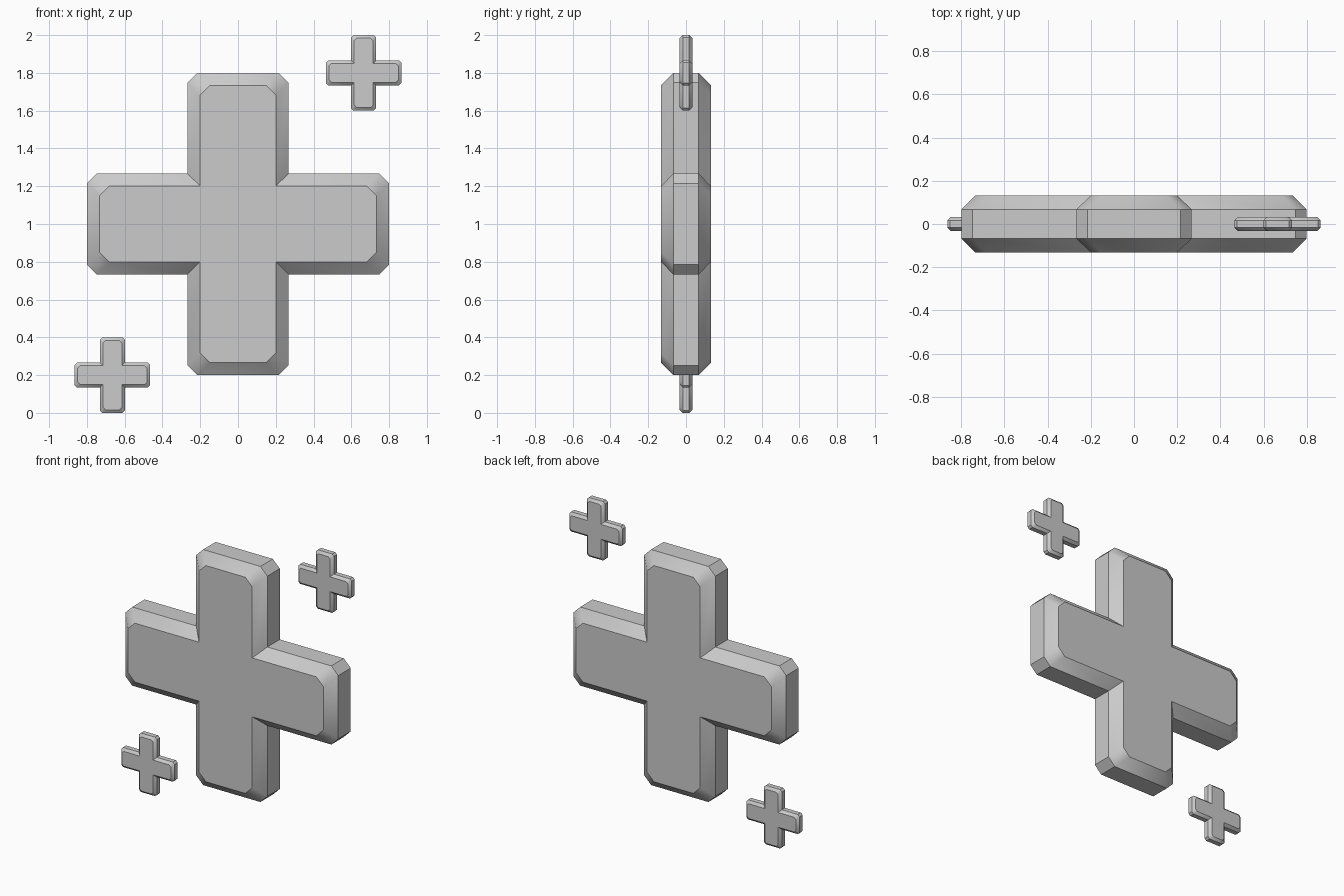
import bpy, bmesh, math

if "Cube" in bpy.data.objects:
    bpy.data.objects.remove(bpy.data.objects["Cube"])


def cross_outline(length, width, cut):
    """Plus-shaped outline with clipped arm tips, as (x, z) points."""
    arm = [(width, width), (width, length - cut), (width - cut, length),
           (cut - width, length), (-width, length - cut)]
    pts = []
    for quarter in range(4):
        a = quarter * math.pi / 2
        c, s = math.cos(a), math.sin(a)
        pts += [(x * c - z * s, x * s + z * c) for x, z in arm]
    return pts


def make_cross(name, x, z, size):
    outer = cross_outline(0.8, 0.267, 0.052)
    inner = cross_outline(0.734, 0.2, 0.052)
    layers = [(inner, -0.133), (outer, -0.067), (outer, 0.067), (inner, 0.133)]

    # Front cap, front bevel, straight rim, back bevel, back cap
    bm = bmesh.new()
    rings = [[bm.verts.new((px * size, y * size, pz * size)) for px, pz in pts]
             for pts, y in layers]
    bm.faces.new(rings[0])
    bm.faces.new(rings[-1])
    n = len(outer)
    for a, b in zip(rings, rings[1:]):
        for i in range(n):
            j = (i + 1) % n
            bm.faces.new((a[i], a[j], b[j], b[i]))
    bmesh.ops.recalc_face_normals(bm, faces=bm.faces)

    mesh = bpy.data.meshes.new(name)
    bm.to_mesh(mesh)
    bm.free()
    obj = bpy.data.objects.new(name, mesh)
    obj.location = (x, 0, z)
    bpy.context.collection.objects.link(obj)

    # Soft blend around the clipped bevel corners only
    bpy.ops.object.select_all(action='DESELECT')
    obj.select_set(True)
    bpy.context.view_layer.objects.active = obj
    bpy.ops.object.shade_smooth_by_angle(angle=math.radians(35))


make_cross("large_cross", 0, 1.0, 1.0)
make_cross("small_cross_upper", 0.665, 1.8, 0.25)
make_cross("small_cross_lower", -0.665, 0.2, 0.25)
